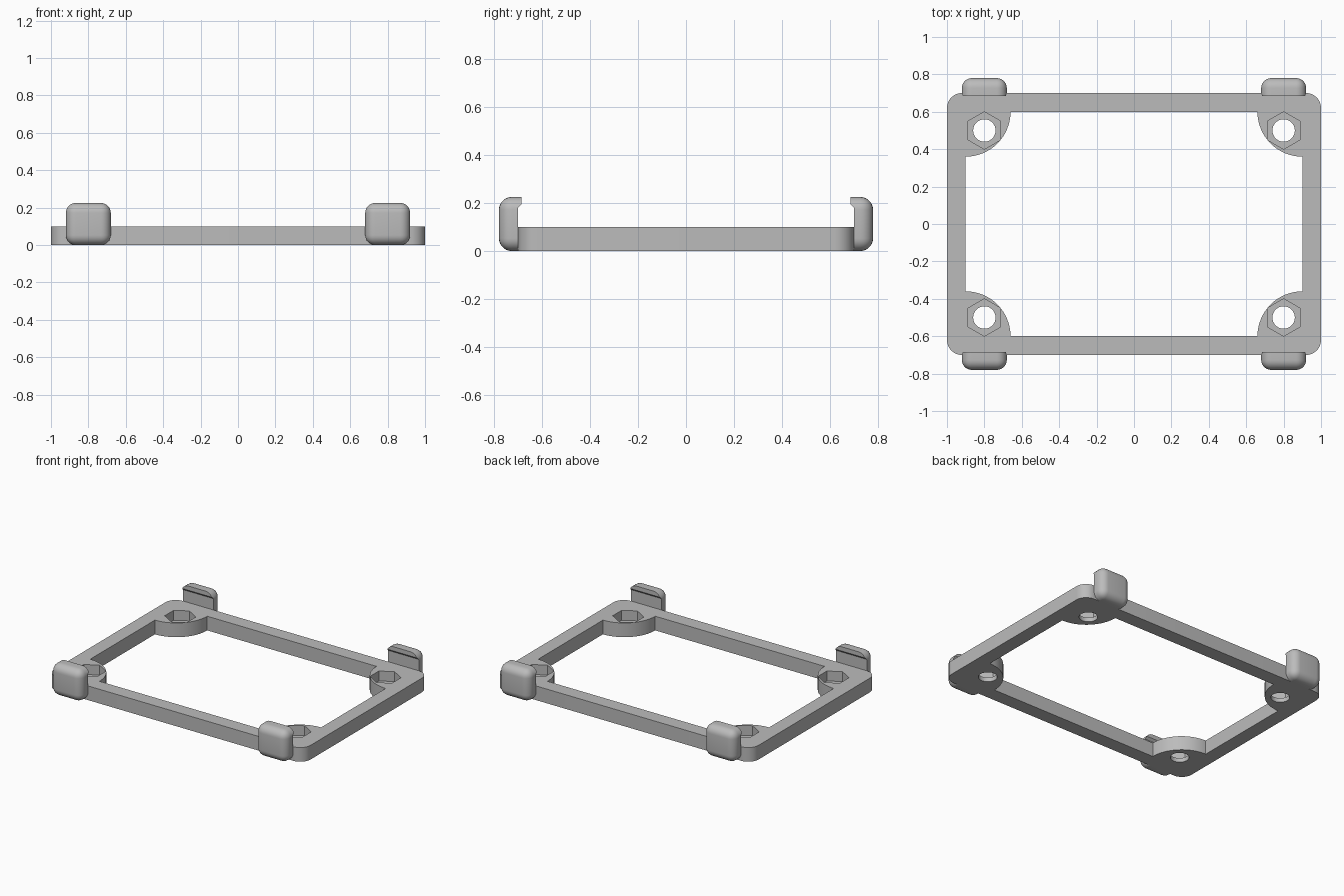
import bpy, bmesh
from math import sin, cos, pi, radians
from mathutils import Vector

cube = bpy.data.objects.get("Cube")
if cube:
    bpy.data.objects.remove(cube, do_unlink=True)

grey = bpy.data.materials.new("grey plastic")
grey.use_nodes = True
COLOUR = (0.5, 0.5, 0.5, 1)
grey.diffuse_color = COLOUR
grey.node_tree.nodes["Principled BSDF"].inputs["Base Color"].default_value = COLOUR

CORNERS = [(1, 1), (-1, 1), (-1, -1), (1, -1)]


def arc(cx, cy, r, start, end, steps):
    angles = [start + (end - start) * i / steps for i in range(steps + 1)]
    return [(cx + r * cos(a), cy + r * sin(a)) for a in angles]


def link(name, bm):
    bmesh.ops.recalc_face_normals(bm, faces=bm.faces)
    mesh = bpy.data.meshes.new(name)
    bm.to_mesh(mesh)
    bm.free()
    obj = bpy.data.objects.new(name, mesh)
    bpy.context.collection.objects.link(obj)
    mesh.materials.append(grey)
    return obj


def prism(name, points, offset):
    """Extrude a closed outline of 3D points by an offset."""
    bm = bmesh.new()
    face = bm.faces.new([bm.verts.new(p) for p in points])
    grown = bmesh.ops.extrude_face_region(bm, geom=[face])["geom"]
    verts = [g for g in grown if isinstance(g, bmesh.types.BMVert)]
    bmesh.ops.translate(bm, verts=verts, vec=Vector(offset))
    return link(name, bm)


def upright(name, outline, low, high):
    return prism(name, [(x, y, low) for x, y in outline], (0, 0, high - low))


def select(obj):
    bpy.ops.object.select_all(action="DESELECT")
    obj.select_set(True)
    bpy.context.view_layer.objects.active = obj


def carve(obj, cutter):
    select(obj)
    mod = obj.modifiers.new("cut", "BOOLEAN")
    mod.operation, mod.solver, mod.object = "DIFFERENCE", "EXACT", cutter
    bpy.ops.object.modifier_apply(modifier=mod.name)
    bpy.data.objects.remove(cutter, do_unlink=True)


def smooth(obj):
    select(obj)
    bpy.ops.object.shade_smooth_by_angle(angle=radians(30))


# Frame: rounded slab with an opening that leaves a quarter-round boss per corner
outer, opening = [], []
for i, (sx, sy) in enumerate(CORNERS):
    turn = i * pi / 2
    outer += arc(sx * 0.92, sy * 0.62, 0.08, turn, turn + pi / 2, 10)
    opening += arc(sx * 0.9, sy * 0.6, 0.24, turn + 1.5 * pi, turn + pi, 16)
frame = upright("frame", outer, 0, 0.1)
carve(frame, upright("opening_cutter", opening, -0.1, 0.2))

# Nut pockets and screw holes
for sx, sy in CORNERS:
    x, y = sx * 0.8, sy * 0.5
    hexagon = arc(x, y, 0.1, pi / 2, pi / 2 + 2 * pi, 6)[:-1]
    hole = arc(x, y, 0.06, 0, 2 * pi, 32)[:-1]
    carve(frame, upright("nut_cutter", hexagon, 0.03, 0.2))
    carve(frame, upright("hole_cutter", hole, -0.1, 0.2))
smooth(frame)

# Clips: rounded blocks cut back to a thin wall with a small hooked lip
HOOK = [(0.4, -0.1), (0.7, -0.1), (0.7, 0.18), (0.685, 0.195), (0.685, 0.4), (0.4, 0.4)]
for sx, sy in CORNERS:
    bm = bmesh.new()
    bmesh.ops.create_cube(bm, size=1)
    bmesh.ops.scale(bm, verts=bm.verts, vec=(0.24, 0.28, 0.225))
    bmesh.ops.translate(bm, verts=bm.verts, vec=(sx * 0.8, sy * 0.64, 0.1125))
    bmesh.ops.bevel(bm, geom=bm.edges[:], offset=0.053, segments=7, profile=0.5,
                    affect="EDGES", clamp_overlap=True)
    side = "left" if sx > 0 else "right"
    end = "back" if sy > 0 else "front"
    clip = link(f"{end}_{side}_clip", bm)
    outline = [(sx * 0.8 - 0.3, sy * y, z) for y, z in HOOK]
    carve(clip, prism("hook_cutter", outline, (0.6, 0, 0)))
    smooth(clip)
